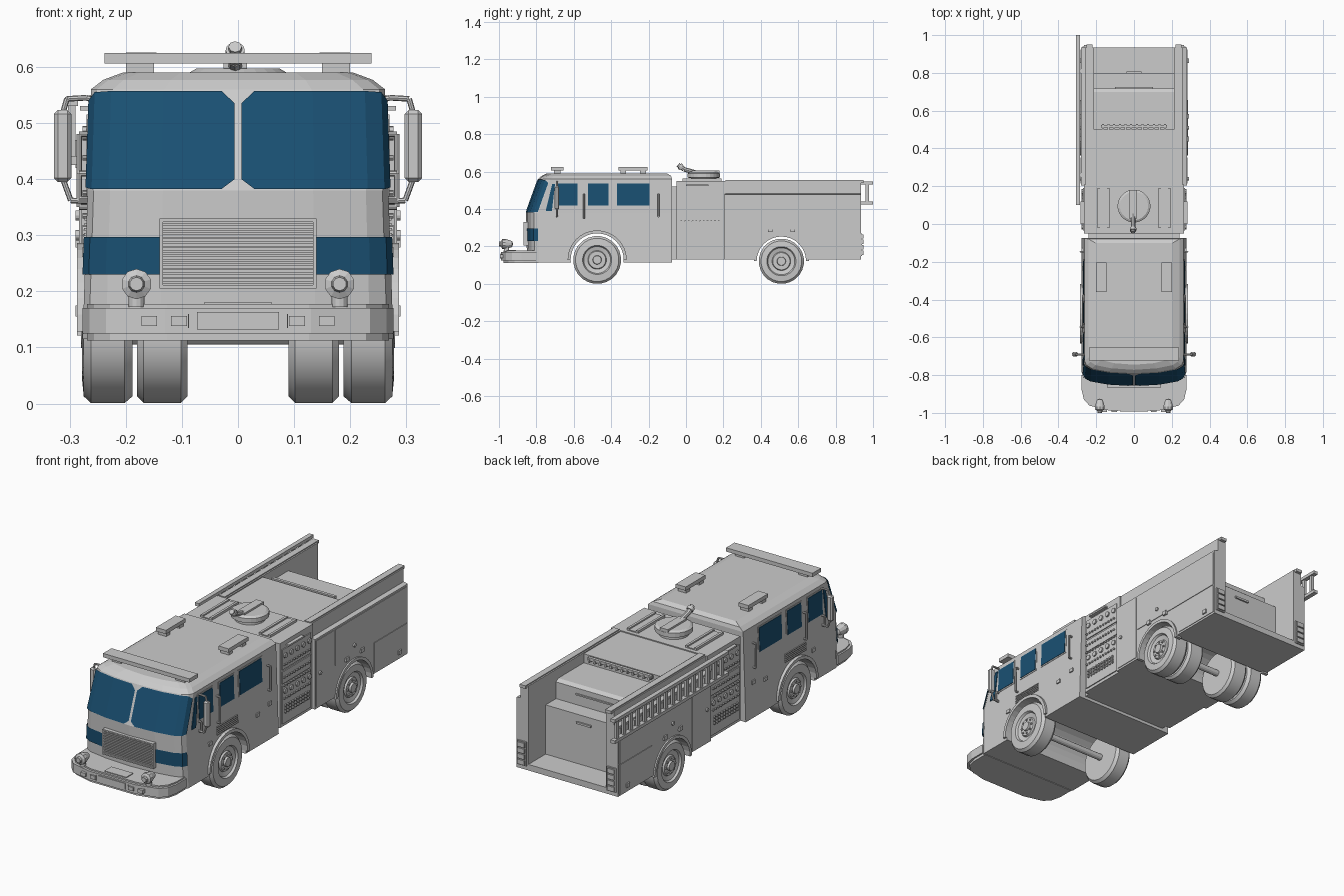
import bpy, bmesh, math
from mathutils import Matrix, Vector

if "Cube" in bpy.data.objects:
    bpy.data.objects.remove(bpy.data.objects["Cube"])

BLUE = bpy.data.materials.new("blue_glass")
BLUE.diffuse_color = (0.01, 0.08, 0.17, 1)
BLUE.use_nodes = True
BLUE.node_tree.nodes["Principled BSDF"].inputs["Base Color"].default_value = BLUE.diffuse_color


# ---------- helpers: add shapes to a bmesh, then finish it as an object ----------
def box(bm, x0, x1, y0, y1, z0, z1):
    m = Matrix.Translation(((x0 + x1) / 2, (y0 + y1) / 2, (z0 + z1) / 2))
    bmesh.ops.create_cube(bm, size=1, matrix=m @ Matrix.Diagonal((x1 - x0, y1 - y0, z1 - z0, 1)))


def cyl(bm, p, q, r, n=12):
    p, q = Vector(p), Vector(q)
    m = Matrix.Translation((p + q) / 2) @ (q - p).to_track_quat('Z', 'Y').to_matrix().to_4x4()
    bmesh.ops.create_cone(bm, cap_ends=True, segments=n, radius1=r, radius2=r, depth=(q - p).length, matrix=m)


def tube(bm, pts, r, n=8):
    for p, q in zip(pts, pts[1:]):
        cyl(bm, p, q, r, n)


def loft(bm, rings, caps=True):
    vs = [[bm.verts.new(p) for p in ring] for ring in rings]
    n = len(vs[0])
    for a, b in zip(vs, vs[1:]):
        for i in range(n):
            bm.faces.new((a[i], a[(i + 1) % n], b[(i + 1) % n], b[i]))
    if caps:
        bm.faces.new(vs[0])
        bm.faces.new(vs[-1])


def prism(bm, pts, axis, a, b):
    def place(u, v, t):
        return {'x': (t, u, v), 'y': (u, t, v), 'z': (u, v, t)}[axis]
    loft(bm, [[place(u, v, t) for u, v in pts] for t in (a, b)])


def lathe(bm, prof, origin, axis, n=24):
    m = Matrix.Translation(origin) @ Vector(axis).to_track_quat('Z', 'Y').to_matrix().to_4x4()
    ang = [2 * math.pi * (i + 0.5) / n for i in range(n)]
    loft(bm, [[m @ Vector((r * math.cos(a), r * math.sin(a), h)) for a in ang] for r, h in prof], False)


def finish(bm, name, mat=None, mirror=False, bevel=0, smooth=False):
    bmesh.ops.remove_doubles(bm, verts=bm.verts, dist=1e-5)
    bmesh.ops.recalc_face_normals(bm, faces=bm.faces)
    me = bpy.data.meshes.new(name)
    bm.to_mesh(me)
    bm.free()
    ob = bpy.data.objects.new(name, me)
    bpy.context.collection.objects.link(ob)
    if mat:
        me.materials.append(mat)
    if bevel:
        ob.modifiers.new("bevel", 'BEVEL').width = bevel
    if mirror:
        ob.modifiers.new("mirror", 'MIRROR')
    if smooth:
        bpy.ops.object.select_all(action='DESELECT')
        bpy.context.view_layer.objects.active = ob
        ob.select_set(True)
        bpy.ops.object.shade_smooth_by_angle(angle=math.radians(30))
    return ob


def make(name, shape, items, **kw):
    bm = bmesh.new()
    for it in items:
        shape(bm, *it)
    return finish(bm, name, **kw)


# ---------- cab: plan outline lofted through heights ----------
LEVELS = [(0.115, -0.85, 0.277, -0.075), (0.38, -0.855, 0.268, -0.075), (0.56, -0.79, 0.262, -0.075),
          (0.577, -0.772, 0.24, -0.08), (0.59, -0.745, 0.205, -0.10)]
NOSE = [(0, 0), (0.5, 0.008), (0.85, 0.025), (0.96, 0.042), (1, 0.065)]


def level(z):
    for a, b in zip(LEVELS, LEVELS[1:]):
        if z <= b[0]:
            t = (z - a[0]) / (b[0] - a[0])
            return [p + (q - p) * t for p, q in zip(a, b)]


def skin(f, z, off=0.0):
    _, yf, w, _ = level(z)
    for (f0, d0), (f1, d1) in zip(NOSE, NOSE[1:]):
        if f <= f1:
            d = d0 + (d1 - d0) * (f - f0) / (f1 - f0)
            return Vector((f * w + off * f, yf + d - off, z))


def cab_ring(z):
    _, _, w, yb = level(z)
    right = [skin(f, z) for f, _ in NOSE] + [Vector((w, yb, z))]
    return right + [Vector((-p.x, p.y, p.z)) for p in reversed(right[1:])]


bm = bmesh.new()
loft(bm, [cab_ring(l[0]) for l in LEVELS])
cab = finish(bm, "cab")


def nose_glass(name, cols):
    bm = bmesh.new()
    rows = [(bm.verts.new(skin(f, lo, 0.004)), bm.verts.new(skin(f, hi, 0.004))) for f, lo, hi in cols]
    for a, b in zip(rows, rows[1:]):
        bm.faces.new((a[0], b[0], b[1], a[1]))
    finish(bm, name, mat=BLUE, mirror=True)


nose_glass("windshield", [(0.022, 0.40, 0.535), (0.11, 0.382, 0.557), (0.5, 0.382, 0.557),
                          (0.85, 0.382, 0.557), (0.96, 0.382, 0.555), (1, 0.385, 0.54)])
nose_glass("lower_front_panel", [(f, 0.23, 0.297) for f in (0.5, 0.85, 0.96, 1)])


def side_plate(bm, pts, off):
    loft(bm, [[(level(z)[2] + o, y, z) for y, z in pts] for o in (-0.005, off)])


def rect(y0, y1, z0, z1, g=0):
    return [(y0 - g, z0 - g), (y1 + g, z0 - g), (y1 + g, z1 + g), (y0 - g, z1 + g)]


SIDE = [(-0.69, -0.58), (-0.525, -0.415), (-0.37, -0.195)]
make("side_window_frame", side_plate, [(rect(a, b, 0.418, 0.536, 0.007), 0.002) for a, b in SIDE], mirror=True)
make("side_window", side_plate, [(rect(a, b, 0.418, 0.536), 0.004) for a, b in SIDE]
     + [([(-0.75, 0.39), (-0.717, 0.39), (-0.70, 0.535), (-0.715, 0.535)], 0.004)], mat=BLUE, mirror=True)
make("side_vent", side_plate, [(rect(-0.555, -0.39, 0.29 + i * 0.009, 0.295 + i * 0.009), 0.004) for i in range(5)],
     mirror=True)
make("cab_side_fitting", side_plate, [(rect(y - 0.012, y + 0.012, z - 0.009, z + 0.009), 0.006)
     for y, z in [(-0.61, 0.27), (-0.235, 0.27), (-0.14, 0.29)]], mirror=True)
make("grab_rail", tube, [([(0.26, y, z0), (0.283, y, z0), (0.283, y, z1), (0.26, y, z1)], 0.005)
     for y, z0, z1 in [(-0.545, 0.35, 0.48), (-0.147, 0.36, 0.48), (-0.69, 0.365, 0.41)]], mirror=True)

# ---------- grille ----------
make("grille_frame", box, [(-0.14, 0.14, -0.868, -0.83, z, z + 0.006) for z in (0.205, 0.324)]
     + [(x, x + 0.006, -0.868, -0.83, 0.205, 0.33) for x in (-0.14, 0.134)]
     + [(-0.14, 0.14, -0.858, -0.83, 0.205, 0.33)])
make("grille_slats", box, [(-0.135, 0.135, -0.865, -0.85, 0.214 + i * 0.0079, 0.218 + i * 0.0079) for i in range(14)])

# ---------- bumper ----------
half = [(0.13, -0.988), (0.235, -0.962), (0.265, -0.93), (0.277, -0.88), (0.277, -0.80)]
plan = half + [(-x, y) for x, y in reversed(half)]
inner = [(x * 0.97, y + 0.012) for x, y in plan]
make("bumper", prism, [(plan, 'z', 0.125, 0.170), (inner, 'z', 0.112, 0.177)])
make("bumper_plate", box, [(-0.073, 0.073, -0.992, -0.98, 0.132, 0.163), (-0.06, 0.06, -0.965, -0.91, 0.17, 0.181)])
make("bumper_lamp", box, [(x - 0.014, x + 0.014, -0.995, -0.96, 0.138, 0.156) for x in (0.105, 0.158)]
     + [(0.087, 0.089, -0.991, -0.97, 0.135, 0.16)], mirror=True)
bm = bmesh.new()
lathe(bm, [(0, -0.075), (0.016, -0.07), (0.027, -0.035), (0.027, -0.018), (0.015, -0.012), (0.012, 0), (0, 0)],
      (0.181, -1.0, 0.213), (0, -1, 0), 10)
cyl(bm, (0.181, -0.96, 0.172), (0.181, -0.96, 0.2), 0.014)
finish(bm, "siren_horn", mirror=True)

# ---------- mirrors ----------
make("mirror_head", box, [(0.297, 0.328, -0.702, -0.678, 0.395, 0.523)], mirror=True, bevel=0.007)
make("mirror_arm", tube, [([(0.255, -0.69, 0.54), (0.27, -0.69, 0.545), (0.305, -0.69, 0.543), (0.313, -0.69, 0.515)], 0.005),
     ([(0.255, -0.69, 0.36), (0.298, -0.69, 0.362), (0.312, -0.69, 0.40)], 0.005)], mirror=True)

# ---------- roof bars ----------
make("light_bar", box, [(-0.238, 0.238, -0.722, -0.655, 0.606, 0.625)])
make("light_bar_foot", box, [(0.15, 0.2, -0.705, -0.67, 0.585, 0.607)], mirror=True)
make("roof_bar", box, [(0.145, 0.2, -0.36, -0.205, 0.607, 0.626), (0.15, 0.195, -0.35, -0.32, 0.58, 0.61),
                       (0.15, 0.195, -0.245, -0.215, 0.58, 0.61)], mirror=True)

# ---------- pump section ----------
make("cab_link", box, [(-0.24, 0.24, -0.09, -0.04, 0.13, 0.52)])
pump = make("pump_section", box, [(-0.265, 0.265, -0.05, 0.21, 0.13, 0.55)])
make("pump_panel", box, [(0.26, 0.27, -0.035, 0.19, a, b) for a, b in
     [(0.145, 0.335), (0.345, 0.405), (0.415, 0.515)]] + [(0.26, 0.282, 0.0, 0.12, 0.522, 0.53)], mirror=True)
dots = [(-0.015 + i * 0.047, z, 0.013) for i in range(5) for z in (0.482, 0.305)]
dots += [(-0.025 + i * 0.02, z, 0.005) for i in range(11) for z in (0.438, 0.376, 0.335, 0.27)]
dots += [(-0.015 + i * 0.02, 0.2 + k * 0.016, 0.006) for i in range(10) for k in range(3)]
make("pump_gauge", cyl, [((0.265, y, z), (0.277, y, z), r, 10) for y, z, r in dots], mirror=True)
make("deck_tray", box, [(x, x + 0.012, -0.02, 0.19, 0.545, 0.562) for x in (0.13, 0.18)]
     + [(0.13, 0.19, -0.02, 0.19, 0.545, 0.555)], mirror=True)
bm = bmesh.new()
lathe(bm, [(0, 0.54), (0.07, 0.54), (0.07, 0.565), (0.087, 0.568), (0.087, 0.59), (0.075, 0.597), (0, 0.597)],
      (0, 0.095, 0), (0, 0, 1), 24)
finish(bm, "gun_turntable")
bm = bmesh.new()
box(bm, -0.026, 0.016, 0.03, 0.18, 0.59, 0.606)
tube(bm, [(-0.005, 0.07, 0.59), (-0.005, -0.01, 0.612), (-0.005, -0.043, 0.636)], 0.012)
cyl(bm, (-0.005, -0.022, 0.621), (-0.005, -0.035, 0.63), 0.017)
finish(bm, "deck_gun")

# ---------- rear body with open hose bed ----------
u = [(0.28, 0.13), (0.28, 0.477), (0.258, 0.482), (0.258, 0.55), (0.213, 0.55), (0.213, 0.16)]
body = make("rear_body", prism, [(u + [(-x, z) for x, z in reversed(u)], 'y', 0.205, 0.935)])
bed = make("hose_bed", prism, [([(0.2, 0.14), (0.2, 0.545), (0.5, 0.545), (0.5, 0.50), (0.70, 0.50), (0.718, 0.488),
     (0.718, 0.405), (0.8, 0.405), (0.8, 0.14)], 'x', -0.214, 0.214)])
make("bed_rail", box, [(-0.175, 0.175, 0.51, 0.525, 0.532, 0.547)]
     + [(-0.17 + i * 0.03, -0.16 + i * 0.03, 0.495, 0.53, 0.525, 0.54) for i in range(12)])
make("bed_handle", box, [(-0.1, 0.1, 0.715, 0.725, 0.455, 0.462), (-0.04, 0.04, 0.795, 0.808, 0.36, 0.37)])
make("wall_cap", box, [(0.22, 0.252, 0.21, 0.95, 0.54, 0.555)], mirror=True)
make("body_door", box, [(0.27, 0.283, 0.215, 0.352, 0.14, 0.468), (0.27, 0.283, 0.362, 0.925, 0.29, 0.468),
                        (0.27, 0.283, 0.67, 0.925, 0.14, 0.285)], mirror=True)
make("body_fitting", box, [(0.275, 0.29, y - 0.012, y + 0.012, z - 0.01, z + 0.01)
     for y, z in [(0.45, 0.288), (0.57, 0.288), (0.865, 0.165)]], mirror=True)
make("body_cap", cyl, [((0.275, y, z), (0.29, y, z), 0.009) for y, z in [(0.51, 0.335), (0.24, 0.3)]], mirror=True)
make("tail_lamp", box, [(0.222, 0.272, 0.93, 0.941, 0.15, 0.27)]
     + [(0.228, 0.266, 0.935, 0.948, 0.155 + i * 0.029, 0.178 + i * 0.029) for i in range(4)], mirror=True)

# ---------- ladder on the left side ----------
make("ladder_rails", box, [(-0.308, -0.285, 0.1, 1.0, z, z + 0.016) for z in (0.425, 0.53)])
make("ladder_rungs", box, [(-0.303, -0.29, 0.135 + i * 0.055, 0.153 + i * 0.055, 0.435, 0.535) for i in range(16)])
make("ladder_bracket", box, [(-0.29, -0.25, y, y + 0.02, 0.42, 0.47) for y in (0.25, 0.8)])

# ---------- wheel arches and fenders ----------
AXLES = [("front", -0.475, 0.128, 0.142, 0.158), ("rear", 0.51, 0.121, 0.132, 0.147)]
for name, y, r, ri, ro in AXLES:
    cutter = make("arch_cutter", cyl, [((-0.4, y, r), (0.4, y, r), ri, 32)])
    cutter.hide_render = True
    for ob in ([cab] if name == "front" else [body, bed, bpy.data.objects["body_door"]]):
        mod = ob.modifiers.new("arch", 'BOOLEAN')
        mod.operation, mod.object = 'DIFFERENCE', cutter
        bpy.context.view_layer.objects.active = ob
        bpy.ops.object.modifier_move_to_index(modifier="arch", index=0)
        bpy.ops.object.modifier_apply(modifier="arch")
    bpy.data.objects.remove(cutter)
    arc = [(math.cos(a), math.sin(a)) for a in [math.pi * i / 16 for i in range(17)]]
    ring = [(y + ro * c, r + ro * s) for c, s in arc] + [(y + ri * c, r + ri * s) for c, s in reversed(arc)]
    make(name + "_fender", prism, [(ring, 'x', 0.255, 0.287)], mirror=True)

    # wheels: tyre, rim and hub turned as one profile, plus lug nuts
    bm = bmesh.new()
    lathe(bm, [(0, 0.188), (0.07, 0.188), (r - 0.012, 0.188), (r, 0.202), (r, 0.262), (r - 0.012, 0.275), (0.078, 0.278),
               (0.072, 0.268), (0.05, 0.262), (0.046, 0.27), (0.024, 0.27), (0.022, 0.28), (0, 0.28)],
          (0, y, r), (1, 0, 0), 24)
    for i in range(8):
        a = math.pi * i / 4
        c = (y + 0.036 * math.cos(a), r + 0.036 * math.sin(a))
        cyl(bm, (0.265, *c), (0.276, *c), 0.005, 6)
    if name == "rear":
        lathe(bm, [(0, 0.09), (r - 0.012, 0.09), (r, 0.102), (r, 0.168), (r - 0.012, 0.18), (0, 0.18)],
              (0, y, r), (1, 0, 0), 24)
    finish(bm, name + "_wheel", mirror=True, smooth=True)
    make(name + "_axle", cyl, [((-0.2, y, r), (0.2, y, r), 0.016)])
